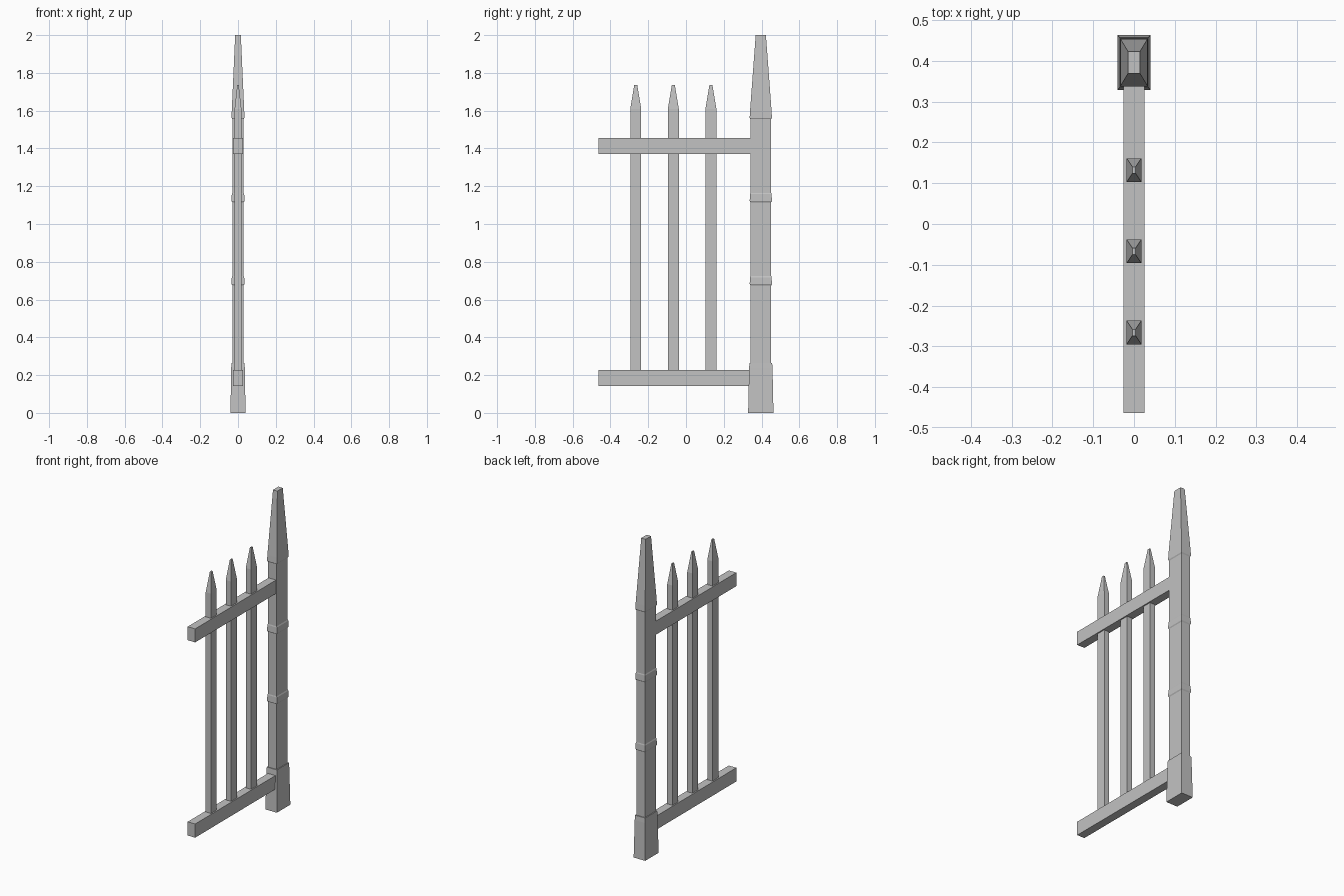
import bpy
import bmesh

cube = bpy.data.objects.get("Cube")
if cube:
    bpy.data.objects.remove(cube, do_unlink=True)

grey = bpy.data.materials.new("plain_grey")
grey.use_nodes = True
COLOUR = (0.54, 0.54, 0.54, 1)
grey.diffuse_color = COLOUR
grey.node_tree.nodes["Principled BSDF"].inputs["Base Color"].default_value = COLOUR


def loft(name, y, sections):
    """Stack rectangles (z, half x, half y) into a closed flat-faced column."""
    bm = bmesh.new()
    rings = [[bm.verts.new((sx * hx, y + sy * hy, z))
              for sx, sy in ((-1, -1), (1, -1), (1, 1), (-1, 1))]
             for z, hx, hy in sections]
    bm.faces.new(rings[0][::-1])
    bm.faces.new(rings[-1])
    for low, high in zip(rings, rings[1:]):
        for i in range(4):
            j = (i + 1) % 4
            bm.faces.new((low[i], low[j], high[j], high[i]))
    mesh = bpy.data.meshes.new(name)
    bm.to_mesh(mesh)
    bm.free()
    mesh.materials.append(grey)
    obj = bpy.data.objects.new(name, mesh)
    bpy.context.collection.objects.link(obj)
    return obj


POST_Y = 0.396

# Flared foot of the post
loft("post_base", POST_Y, [(0, 0.04, 0.067), (0.235, 0.036, 0.062),
                           (0.265, 0.035, 0.06)])

# Post shaft with slight flared bands, ending in a tapered blunt spire
sections = [(0.2, 0.03, 0.055)]
for z in (0.7, 1.14, 1.58):
    sections += [(z - 0.025, 0.03, 0.055), (z - 0.018, 0.034, 0.059),
                 (z + 0.018, 0.033, 0.057)]
    if z < 1.5:
        sections.append((z + 0.025, 0.03, 0.055))
sections.append((2.0, 0.015, 0.027))
loft("post", POST_Y, sections)

# Horizontal rails
for name, low, high in (("lower_rail", 0.142, 0.228), ("upper_rail", 1.37, 1.455)):
    loft(name, -0.0515, [(low, 0.026, 0.4115), (high, 0.026, 0.4115)])

# Pointed pickets
for i, y in enumerate((-0.266, -0.067, 0.132)):
    loft(f"picket_{i + 1}", y, [(0.18, 0.018, 0.029), (1.61, 0.018, 0.029),
                                (1.735, 0.004, 0.008)])
